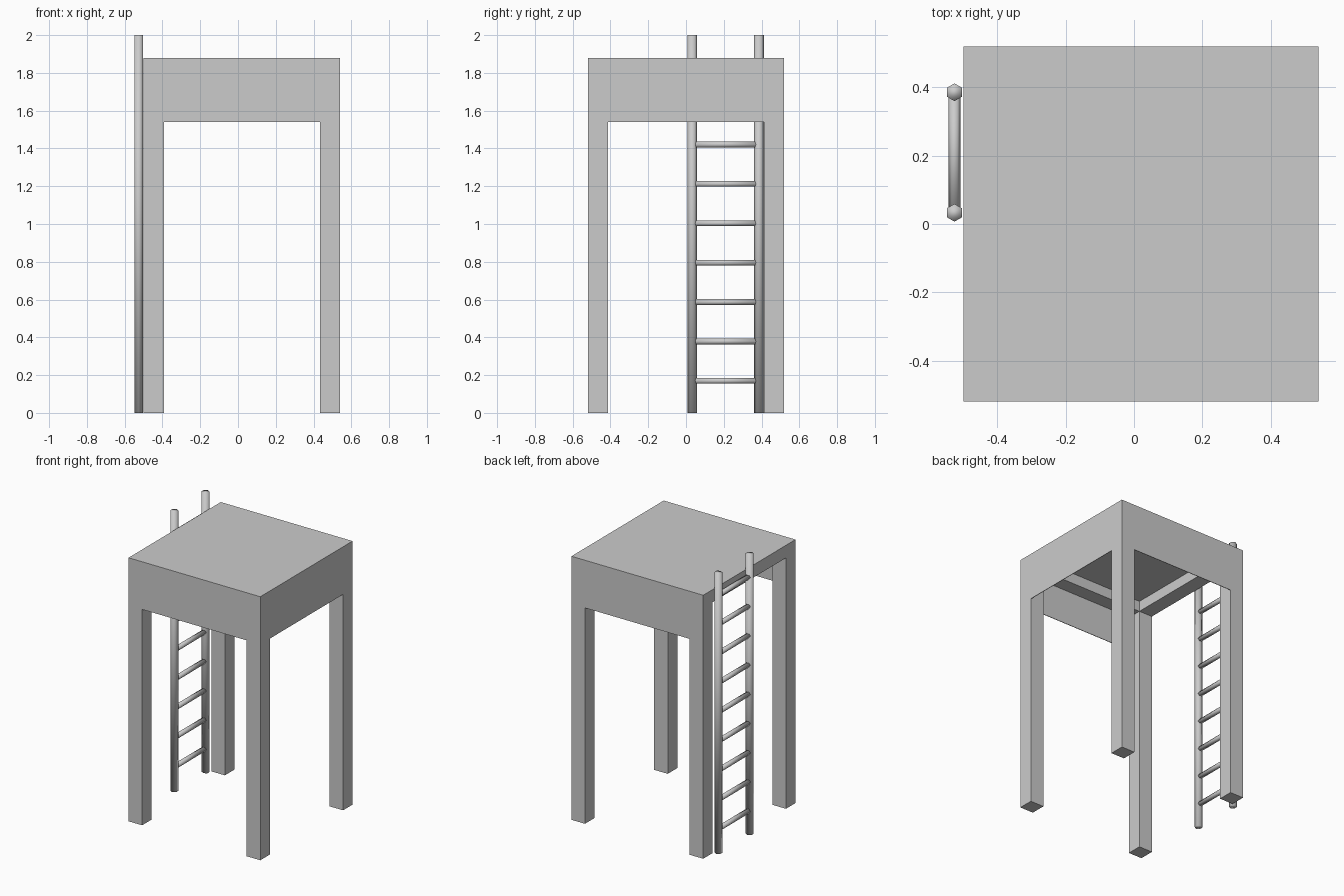
import bpy
from math import pi

if "Cube" in bpy.data.objects:
    bpy.data.objects.remove(bpy.data.objects["Cube"])

X0, X1, Y0, Y1 = -0.50, 0.54, -0.52, 0.52   # platform footprint
LEG = 0.107                                 # leg and rim width
BOTTOM, RIM, TOP = 1.54, 1.79, 1.88         # skirt bottom, rim underside, deck top
T = 0.004                                   # skirt thickness


def box(name, x0, x1, y0, y1, z0, z1):
    bpy.ops.mesh.primitive_cube_add(size=1, location=((x0 + x1) / 2, (y0 + y1) / 2, (z0 + z1) / 2))
    ob = bpy.context.object
    ob.name = name
    ob.scale = (x1 - x0, y1 - y0, z1 - z0)
    bpy.ops.object.transform_apply(location=False, rotation=False, scale=True)
    return ob


def rod(name, radius, length, location, rotation=(0, 0, 0)):
    bpy.ops.mesh.primitive_cylinder_add(vertices=6, radius=radius, depth=length,
                                        location=location, rotation=rotation)
    ob = bpy.context.object
    ob.name = name
    bpy.ops.object.shade_smooth()
    return ob


# Deck panel, with a deeper rim around a recessed underside
PANEL = TOP - 0.015
box("deck_panel", X0, X1, Y0, Y1, PANEL, TOP)
box("rim_left", X0, X0 + LEG, Y0, Y1, RIM, PANEL)
box("rim_right", X1 - LEG, X1, Y0, Y1, RIM, PANEL)
box("rim_front", X0 + LEG, X1 - LEG, Y0, Y0 + LEG, RIM, PANEL)
box("rim_back", X0 + LEG, X1 - LEG, Y1 - LEG, Y1, RIM, PANEL)

# Thin skirts on three sides; the ladder side stays open
box("skirt_front", X0, X1, Y0, Y0 + T, BOTTOM, RIM)
box("skirt_back", X0, X1, Y1 - T, Y1, BOTTOM, RIM)
box("skirt_right", X1 - T, X1, Y0 + T, Y1 - T, BOTTOM, RIM)

# Four square legs
for side, x in (("left", X0), ("right", X1 - LEG)):
    for end, y in (("front", Y0), ("back", Y1 - LEG)):
        box(f"{end}_{side}_leg", x, x + LEG, y, y + LEG, 0, RIM)

# Ladder: two hexagonal rails and nine rungs
LX, RAIL_Y = -0.526, (0.033, 0.386)
for i, y in enumerate(RAIL_Y):
    rod(f"ladder_rail_{i + 1}", 0.026, 2.0, (LX, y, 1.0))
for i in range(9):
    rod(f"ladder_rung_{i + 1}", 0.0175, RAIL_Y[1] - RAIL_Y[0],
        (LX, sum(RAIL_Y) / 2, 0.17 + 0.2085 * i), (pi / 2, pi / 2, 0))
